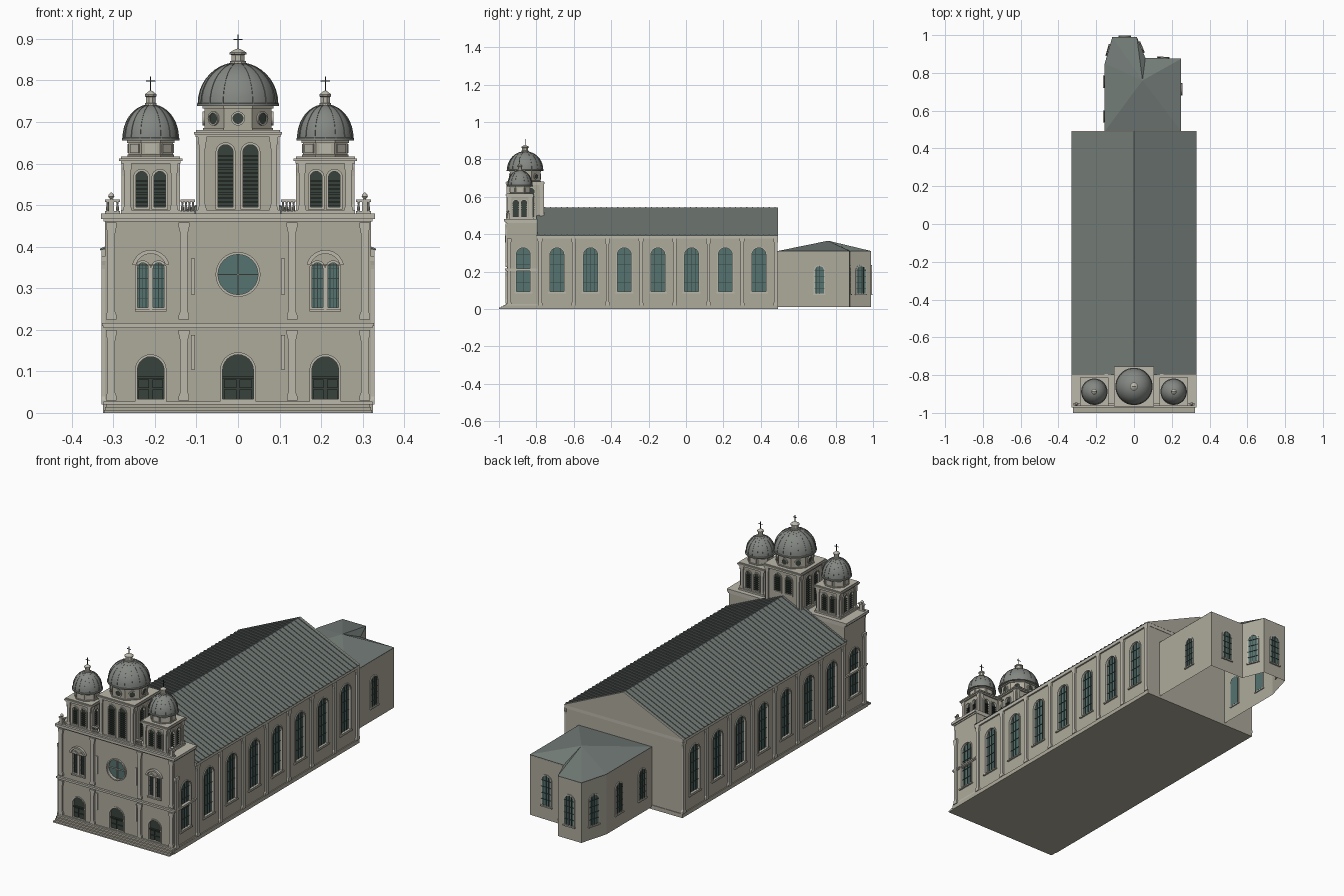
import bpy, bmesh
from math import pi, sin, cos, atan2
from mathutils import Matrix, Vector

if "Cube" in bpy.data.objects:
    bpy.data.objects.remove(bpy.data.objects["Cube"])

COL = {'stone': (.42, .40, .33, 1), 'trim': (.50, .48, .41, 1), 'roof': (.17, .20, .185, 1),
       'dome': (.23, .245, .225, 1), 'glass': (.09, .17, .16, 1), 'dark': (.04, .055, .045, 1)}
MATS = {}
for k, c in COL.items():
    MATS[k] = bpy.data.materials.new(k)
    MATS[k].diffuse_color = c
PARTS, I = {}, Matrix()


def part(name, mat='stone'):
    return PARTS.setdefault(name, (bmesh.new(), mat))[0]


def frame(x, y, a=0):
    # wall frame: local x runs along the wall, local -y points outward
    return Matrix.Translation((x, y, 0)) @ Matrix.Rotation(a, 4, 'Z')


def loft(bm, loops, M=I, caps=True, closed=False):
    rows = [[bm.verts.new(M @ Vector(p)) for p in l] for l in loops]
    if closed:
        rows.append(rows[0])
    for a, b in zip(rows, rows[1:]):
        for i in range(len(a)):
            bm.faces.new((a[i], a[i - 1], b[i - 1], b[i]))
    if caps and not closed:
        bm.faces.new(rows[0])
        bm.faces.new(rows[-1])


def prism(bm, pts, y0, y1, M=I):
    loft(bm, [[(x, y, z) for x, z in pts] for y in (y0, y1)], M)


def ring(bm, outer, inner, y0, y1, M=I):
    loft(bm, [[(x, y, z) for x, z in l] for l, y in
              ((outer, y0), (outer, y1), (inner, y1), (inner, y0))], M, closed=True)


def box(bm, x0, x1, y0, y1, z0, z1, M=I):
    prism(bm, [(x0, z0), (x1, z0), (x1, z1), (x0, z1)], y0, y1, M)


def lathe(bm, prof, x, y, n=24):
    loft(bm, [[(r * cos(2 * pi * (i + .5) / n), r * sin(2 * pi * (i + .5) / n), z)
               for i in range(n)] for r, z in prof], frame(x, y))


def arc(cx, cz, r, a0=0, a1=pi, n=12):
    return [(cx + r * cos(a0 + (a1 - a0) * i / n), cz + r * sin(a0 + (a1 - a0) * i / n)) for i in range(n + 1)]


def arch(cx, w, z0, z1):
    return [(cx - w / 2, z0), (cx + w / 2, z0)] + arc(cx, z1 - w / 2, w / 2)


def opening(M, cx, w, z0, z1, kind='window', cut=True):
    o = 0 if cut else -.01
    t = .006 if w > .03 else .004
    if cut:
        prism(part('cutters'), arch(cx, w, z0, z1), -.02, .013, M)
    dark = kind != 'window'
    prism(part('dark_panels' if dark else 'window_glass', 'dark' if dark else 'glass'),
          arch(cx, w, z0, z1), .008 + o, .016 + o, M)
    ring(part('opening_surrounds', 'trim'), arch(cx, w + t, z0 - t / 2, z1 + t / 2),
         arch(cx, w - t, z0 + t / 2, z1 - t / 2), -.004, .012 + o * .8, M)
    if kind == 'window':
        b = part('window_bars', 'dark')
        box(b, cx - .001, cx + .001, .005 + o, .009 + o, z0, z1, M)
        for s in (-1, 1):
            box(b, cx + s * w * .25 - .001, cx + s * w * .25 + .001, .005 + o, .009 + o, z0, z1 - w * .12, M)
        for i in range(1, 5):
            z = z0 + (z1 - w / 2 - z0) * i / 4
            box(b, cx - w / 2, cx + w / 2, .005 + o, .009 + o, z - .001, z + .001, M)
        box(part('window_sills', 'trim'), cx - w * .6, cx + w * .6, -.008, .005, z0 - .006, z0, M)
    elif kind == 'louvre':
        n = int((z1 - w * .4 - z0) / .01)
        for i in range(n):
            z = z0 + .004 + i * .01
            prism(part('louvre_slats', 'dark'), [(cx - w / 2 + .002, z), (cx + w / 2 - .002, z),
                  (cx + w / 2 - .002, z + .004), (cx - w / 2 + .002, z + .004)], .001, .01, M)
    else:
        for s in (-1, 1):
            for a, b in ((.004, .026), (.03, .05)):
                x = sorted((cx + s * .004, cx + s * (w / 2 - .006)))
                box(part('door_panels', 'dark'), x[0], x[1], .003, .01, z0 + a, z0 + b, M)
        box(part('door_panels', 'dark'), cx - w / 2, cx + w / 2, .001, .01, z0 + .053, z0 + .058, M)


def pilaster(M, x, z0, z1, w=.018, d=.009):
    h = [(.7, z0), (.7, z0 + .01), (.5, z0 + .02), (.5, z1 - .03), (.58, z1 - .02), (.72, z1 - .01), (.72, z1)]
    prism(part('pilasters', 'trim'), [(x + a * w, z) for a, z in h] + [(x - a * w, z) for a, z in h[::-1]], -d, .002, M)


FRONT = frame(0, -.957)
SIDES = [(frame(.32, 0, pi / 2), 1), (frame(-.32, 0, -pi / 2), -1)]

# plinth and front steps
for i in range(3):
    box(part('steps'), -.322 + i * .002, .322 - i * .002, -1 + i * .012, -.9, i * .007, i * .007 + .007)
box(part('plinth'), -.325, .325, -.97, .493, 0, .02)

# nave walls, eaves, gable and ribbed roof
box(part('nave_walls'), -.32, .32, -.8, .49, .01, .39)
box(part('eaves_cornice', 'trim'), -.328, .328, -.8, .492, .376, .392)
tri = [(-.331, .392), (.331, .392), (0, .543)]
prism(part('nave_roof', 'roof'), tri, -.8, .488)
prism(part('rear_gable'), tri, .488, .493)
for i in range(43):
    y = -.785 + i * .03
    for s in (-1, 1):
        prism(part('roof_seams', 'roof'), [(0, .542), (0, .546), (s * .332, .395), (s * .332, .391)], y - .003, y + .003)
for M, s in SIDES:
    for k in range(8):
        opening(M, s * (-.87 + .18 * k), .08, .09, .33)
    for k in range(9):
        pilaster(M, s * max(-.945, min(.48, -.96 + .18 * k)), .02, .376)

# facade block with bands and cornice
box(part('facade_wall'), -.32, .32, -.957, -.795, .01, .475)
for x, y0, z0, z1 in ((.324, -.965, .204, .209), (.327, -.968, .209, .216), (.324, -.964, .46, .467),
                      (.33, -.972, .467, .48), (.324, -.964, .02, .028)):
    box(part('facade_bands', 'trim'), -x, x, y0, -.793, z0, z1)
for s in (-1, 1):
    for x in (.305, .13):
        pilaster(FRONT, s * x, .03, .2)
        pilaster(FRONT, s * x, .225, .458)
    for z0, z1 in ((.105, .187), (.285, .372)):
        box(part('narrow_panels', 'trim'), s * .108 - .005, s * .108 + .005, -.004, .002, z0, z1, FRONT)
    opening(FRONT, s * .21, .07, .03, .138, 'door')
    for d in (-.019, .019):
        opening(FRONT, s * .21 + d, .032, .25, .364)
    c = s * .21
    box(part('window_columns', 'trim'), c - .003, c + .003, -.006, .003, .25, .35, FRONT)
    ring(part('window_hoods', 'trim'), arc(c, .346, .046, .25, pi - .25), arc(c, .346, .037, .25, pi - .25), -.012, .002, FRONT)
opening(FRONT, 0, .08, .03, .143, 'door')

# round window
circ = lambda r, z=.333: arc(0, z, r, 0, 2 * pi * 31 / 32, 31)
prism(part('cutters'), circ(.05), -.02, .013, FRONT)
prism(part('window_glass', 'glass'), circ(.05), .008, .016, FRONT)
ring(part('round_window_frame', 'trim'), circ(.054), circ(.048), -.007, .012, FRONT)
for w, h in ((.049, .0015), (.0015, .049)):
    box(part('round_window_frame', 'trim'), -w, w, .002, .01, .333 - h, .333 + h, FRONT)


def tower(name, x, y, h, z1, ap, drum, r, ztop, cross, op):
    # square belfry with louvred openings on four sides
    box(part(name), x - h, x + h, y - h, y + h, .46, z1)
    for k in range(4):
        a = k * pi / 2
        M = frame(x + h * sin(a), y - h * cos(a), a)
        for s in (-1, 1):
            opening(M, s * op[0], op[1], .555 if h > .08 and k == 2 else .492, z1 - .016, 'louvre')
            pilaster(M, s * (h - .008), .482, z1, .014, .006)
    c = part('tower_cornices', 'trim')
    for e, a, b in ((.008, z1, z1 + .006), (.012, z1 + .006, z1 + .012), (.007, z1 + .012, z1 + .017), (.008, .478, .488)):
        box(c, x - h - e, x + h + e, y - h - e, y + h + e, a, b)
    # octagonal drum
    k = 1 / cos(pi / 8)
    z = z1 + .015
    lathe(part(name + '_drum'), [((ap + .003) * k, z), ((ap + .003) * k, z + .006), (ap * k, z + .007),
          (ap * k, drum - .006), ((ap + .004) * k, drum - .005), ((ap + .004) * k, drum)], x, y, 8)
    for i in range(8):
        a = i * pi / 4
        M = frame(x + ap * sin(a), y - ap * cos(a), a)
        if h > .08:
            zc = (z + drum) / 2
            prism(part('drum_windows', 'dark'), circ(.013, zc), -.002, .002, M)
            ring(part('drum_window_rings', 'trim'), circ(.017, zc), circ(.013, zc), -.005, .002, M)
        else:
            box(part('drum_panels', 'trim'), -.014, .014, -.003, .002, z + .01, drum - .008, M)
    # ribbed dome, lantern and cross
    H = ztop - drum - .008
    R = r - .004
    prof = [(r, drum), (r, drum + .006)] + [(R * cos(t * pi / 20) + .0005, drum + .008 + H * sin(t * pi / 20)) for t in range(11)]
    lathe(part(name + '_dome', 'dome'), prof, x, y, 32)
    for i in range(16):
        o, n = ([((R + e) * cos(t * pi / 20), drum + .007 + (H + e) * sin(t * pi / 20)) for t in range(10)] for e in (.002, -.002))
        prism(part('dome_ribs', 'dome'), o + n[::-1], -.0012, .0012, frame(x, y, i * pi / 8))
    q = r * .17
    lathe(part('lanterns', 'trim'), [(q * 1.25, ztop - .004), (q * 1.25, ztop + .003), (q, ztop + .004), (q, ztop + .018),
          (q * 1.3, ztop + .02), (q * 1.3, ztop + .024), (q * .7, ztop + .03), (.001, ztop + .034)], x, y, 8)
    b = part('crosses', 'dark')
    box(b, x - .0012, x + .0012, y - .0012, y + .0012, ztop + .03, cross)
    box(b, x - .011, x + .011, y - .0012, y + .0012, cross - .013, cross - .0106)


tower('central_tower', 0, -.86, .094, .664, .081, .738, .099, .843, .91, (.03, .042))
tower('right_tower', .21, -.888, .064, .6, .053, .655, .07, .742, .81, (.022, .034))
tower('left_tower', -.21, -.888, .064, .6, .053, .655, .07, .742, .81, (.022, .034))

# balustrades and corner urns
for s in (-1, 1):
    for x0, x1, n in ((.104, .138, 4), (.284, .32, 3)):
        a, b = sorted((s * x0, s * x1))
        box(part('balustrade_rails', 'trim'), a, b, -.96, -.948, .508, .513)
        box(part('balustrade_rails', 'trim'), a, b, -.96, -.948, .48, .486)
        for i in range(n):
            lathe(part('balusters', 'trim'), [(.003, .486), (.0042, .492), (.002, .502), (.0035, .508)],
                  a + (b - a) * (i + .5) / n, -.954, 8)
    box(part('urn_posts', 'trim'), s * .305 - .007, s * .305 + .007, -.963, -.945, .48, .512)
    lathe(part('urns', 'trim'), [(.004, .512), (.003, .515), (.008, .521), (.006, .526), (.001, .53)], s * .305, -.954, 12)

# rear annex: open-bottomed walls under a faceted roof
P = [(-.155, .49), (.25, .49), (.25, .875), (.06, .88), (.015, .99), (-.115, .99), (-.155, .85)]
loft(part('annex_walls'), [[(x, y, z) for x, y in P] for z in (.01, .308)], caps=False)
loft(part('annex_roof', 'roof'), [[(x, y, .305) for x, y in P], [(x, y, .31) for x, y in P],
     [(.045 + (x - .045) * .001, .76 + (y - .76) * .001, .365) for x, y in P]])
for i, ts in enumerate([[], [.58], [.5], [.5], [.5], [.5], [.27, .78]]):
    (x0, y0), (x1, y1) = P[i], P[(i + 1) % 7]
    for t in ts:
        opening(frame(x0 + (x1 - x0) * t, y0 + (y1 - y0) * t, atan2(y1 - y0, x1 - x0)), 0, .055, .08, .232, cut=False)

# make the objects
OBJ = {}
for name, (bm, mat) in PARTS.items():
    bmesh.ops.recalc_face_normals(bm, faces=bm.faces)
    me = bpy.data.meshes.new(name)
    bm.to_mesh(me)
    bm.free()
    me.materials.append(MATS[mat])
    OBJ[name] = bpy.data.objects.new(name, me)
    bpy.context.collection.objects.link(OBJ[name])

# recess the openings into the walls
cutters = OBJ['cutters']
cutters.hide_render = True
for name in ('nave_walls', 'facade_wall', 'central_tower', 'right_tower', 'left_tower'):
    m = OBJ[name].modifiers.new('recesses', 'BOOLEAN')
    m.operation, m.solver, m.object = 'DIFFERENCE', 'EXACT', cutters
    bpy.context.view_layer.objects.active = OBJ[name]
    bpy.ops.object.modifier_apply(modifier=m.name)
bpy.data.objects.remove(cutters)

# smooth the round parts
bpy.ops.object.select_all(action='DESELECT')
for name in ('central_tower_dome', 'right_tower_dome', 'left_tower_dome', 'urns'):
    OBJ[name].select_set(True)
    bpy.context.view_layer.objects.active = OBJ[name]
bpy.ops.object.shade_smooth_by_angle(angle=.6)

for m in bpy.data.materials:
    if m.users and not m.is_grease_pencil:
        m.use_nodes = True
        m.node_tree.nodes["Principled BSDF"].inputs["Base Color"].default_value = m.diffuse_color
